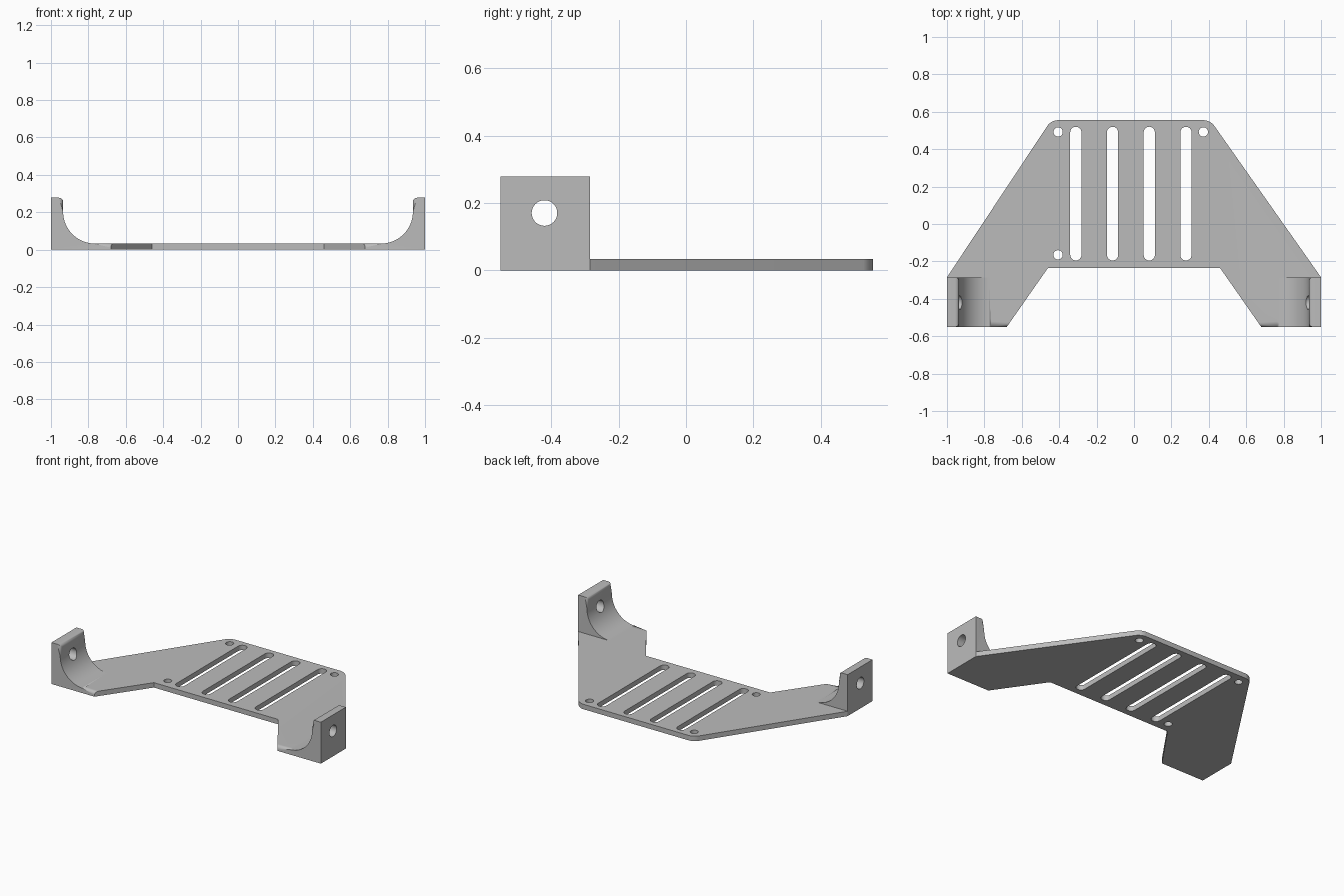
import bpy, bmesh, math

if "Cube" in bpy.data.objects:
    bpy.data.objects.remove(bpy.data.objects["Cube"])

T = 0.033            # plate thickness
FRONT, BACK = -0.55, -0.285
SLOPE = 0.22 / 0.315  # slant of the inner leg edges

grey = bpy.data.materials.new("light_grey")
grey.diffuse_color = (0.5, 0.5, 0.5, 1)
grey.use_nodes = True
grey.node_tree.nodes["Principled BSDF"].inputs["Base Color"].default_value = grey.diffuse_color


def finish(name, bm):
    bmesh.ops.recalc_face_normals(bm, faces=bm.faces)
    me = bpy.data.meshes.new(name)
    bm.to_mesh(me)
    bm.free()
    me.materials.append(grey)
    ob = bpy.data.objects.new(name, me)
    bpy.context.collection.objects.link(ob)
    return ob


def loft(bm, a, b):
    """Closed solid between two matching outlines."""
    va = [bm.verts.new(p) for p in a]
    vb = [bm.verts.new(p) for p in b]
    n = len(a)
    bm.faces.new(va)
    bm.faces.new(vb[::-1])
    for i in range(n):
        j = (i + 1) % n
        bm.faces.new((va[i], vb[i], vb[j], va[j]))
    return va, vb


def arc(cx, cy, r, a0, a1, n):
    return [(cx + r * math.cos(math.radians(a0 + (a1 - a0) * i / n)),
             cy + r * math.sin(math.radians(a0 + (a1 - a0) * i / n))) for i in range(n + 1)]


def boolean(target, tool, operation):
    mod = target.modifiers.new(operation.lower(), 'BOOLEAN')
    mod.operation = operation
    mod.solver = 'EXACT'
    mod.object = tool
    bpy.ops.object.select_all(action='DESELECT')
    bpy.context.view_layer.objects.active = target
    target.select_set(True)
    bpy.ops.object.modifier_apply(modifier=mod.name)
    bpy.data.objects.remove(tool)


# Plate: tapered sheet with two forward legs and rounded rear corners
y0 = FRONT + 0.03
leg_x = 0.68 - 0.03 * SLOPE
outline = [(-1, y0), (-leg_x, y0), (-0.46, -0.235), (0.46, -0.235), (leg_x, y0),
           (1, y0), (1, BACK), (0.408, 0.555), (-0.443, 0.555), (-1, BACK)]
bm = bmesh.new()
loft(bm, [(x, y, 0) for x, y in outline], [(x, y, T) for x, y in outline])
corners = [e for e in bm.edges if all(v.co.y > 0.5 for v in e.verts)
           and abs(e.verts[0].co.z - e.verts[1].co.z) > 0.01]
bmesh.ops.bevel(bm, geom=corners, offset=0.035, segments=8, profile=0.5, affect='EDGES')
plate = finish("mounting_plate", bm)


# Side brackets: upright ear with a large inner fillet and softened inner rim
def bracket(name, s):
    curve = arc(0.765, T + 0.17, 0.17, 0, -90, 24)
    inner = [(0.935, 0.278)] + curve

    def section(y):
        foot = 0.68 - (y - FRONT) * SLOPE
        pts = [(1, 0), (1, 0.278)] + inner + [(foot, T), (foot, 0)]
        return [(s * x, y, z) for x, z in pts]
    bm = bmesh.new()
    va, vb = loft(bm, section(FRONT), section(BACK))
    rim = []
    for ring in (va, vb):
        for i in range(2, len(ring) - 2):
            rim.append(bm.edges.get((ring[i], ring[i + 1])))
    rim.append(bm.edges.get((va[2], vb[2])))
    bmesh.ops.bevel(bm, geom=rim, offset=0.022, segments=5, profile=0.5,
                    affect='EDGES', clamp_overlap=False)
    return finish(name, bm)


for name, s in (("left_bracket", -1), ("right_bracket", 1)):
    boolean(plate, bracket(name, s), 'UNION')

# Cut-outs: four slots, three screw holes, and the bolt holes through the ears
bm = bmesh.new()
for i in range(4):
    x = -0.311 + i * 0.1963
    slot = arc(x, 0.49, 0.03, 0, 180, 12) + arc(x, -0.165, 0.03, 180, 360, 12)
    loft(bm, [(px, py, -0.1) for px, py in slot], [(px, py, 0.1) for px, py in slot])
for x, y in ((-0.406, 0.492), (0.371, 0.492), (-0.406, -0.165)):
    hole = arc(x, y, 0.025, 0, 360, 24)[:-1]
    loft(bm, [(px, py, -0.1) for px, py in hole], [(px, py, 0.1) for px, py in hole])
for s in (-1, 1):
    hole = arc(-0.42, 0.17, 0.038, 0, 360, 32)[:-1]
    loft(bm, [(s * 0.7, y, z) for y, z in hole], [(s * 1.1, y, z) for y, z in hole])
cutter = finish("hole_cutter", bm)
cutter.hide_render = True
boolean(plate, cutter, 'DIFFERENCE')

bpy.ops.object.shade_smooth_by_angle(angle=math.radians(30))
